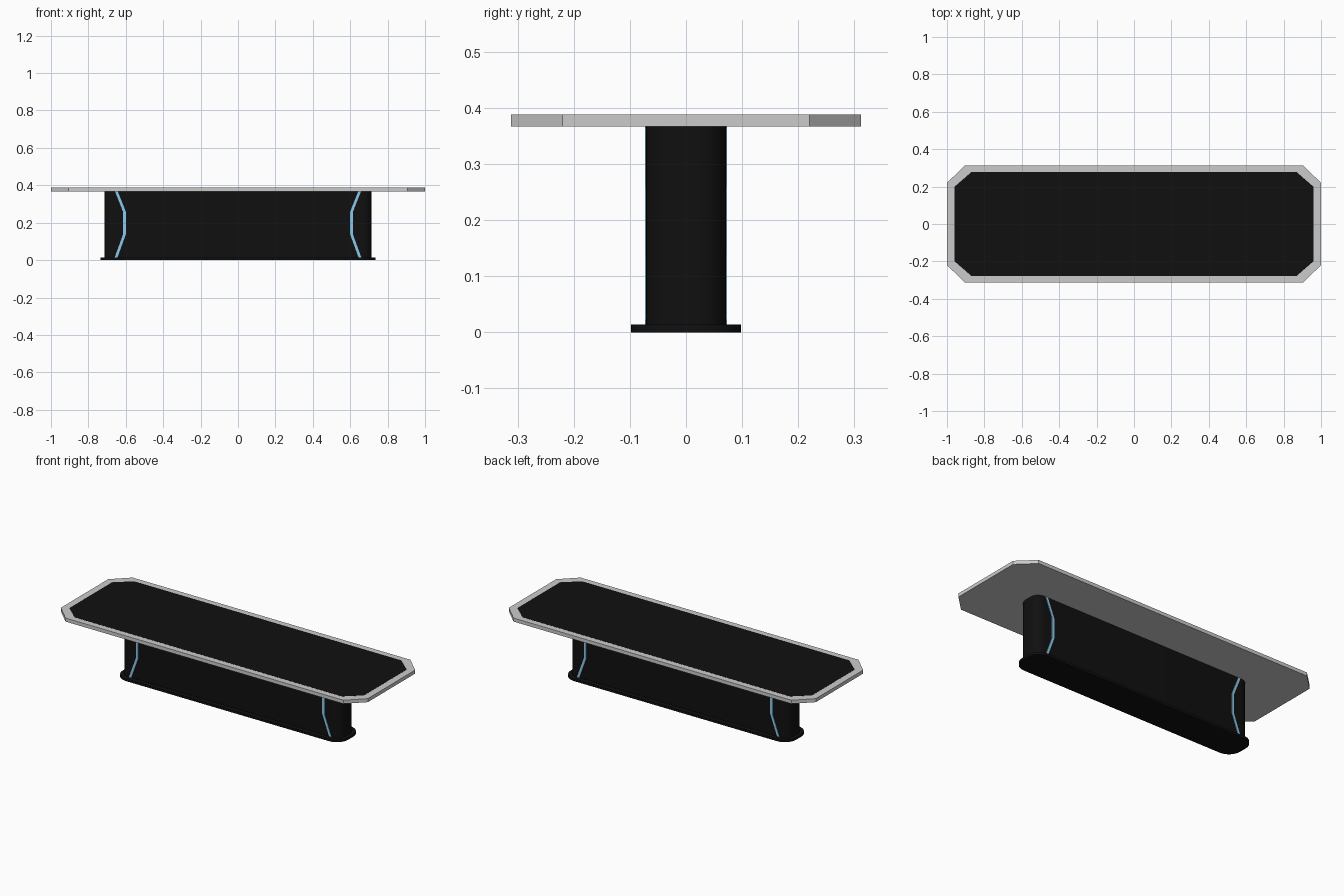
import bpy, bmesh
from math import cos, sin, pi, radians

if "Cube" in bpy.data.objects:
    bpy.data.objects.remove(bpy.data.objects["Cube"])


def material(name, rgb):
    m = bpy.data.materials.new(name)
    m.diffuse_color = (*rgb, 1)
    m.use_nodes = True
    m.node_tree.nodes["Principled BSDF"].inputs["Base Color"].default_value = m.diffuse_color
    return m


BLACK = material("matte_black", (0.005, 0.005, 0.005))
BLUE = material("light_blue", (0.25, 0.6, 0.85))


def outline(hx, hy, rx, ry, segs):
    """Rectangle with cut (segs=1) or rounded corners, counter-clockwise."""
    pts = []
    for i, (sx, sy) in enumerate([(1, 1), (-1, 1), (-1, -1), (1, -1)]):
        for k in range(segs + 1):
            a = pi / 2 * (i + k / segs)
            pts.append((sx * (hx - rx) + rx * cos(a), sy * (hy - ry) + ry * sin(a)))
    return pts


def finish(name, bm, mat, smooth=False):
    bmesh.ops.recalc_face_normals(bm, faces=bm.faces)
    me = bpy.data.meshes.new(name)
    bm.to_mesh(me)
    bm.free()
    ob = bpy.data.objects.new(name, me)
    bpy.context.collection.objects.link(ob)
    if mat:
        me.materials.append(mat)
    if smooth:
        bpy.ops.object.select_all(action='DESELECT')
        ob.select_set(True)
        bpy.context.view_layer.objects.active = ob
        bpy.ops.object.shade_smooth_by_angle(angle=radians(30))
    return ob


def prism(name, pts, z0, z1, mat=None, smooth=False):
    bm = bmesh.new()
    face = bm.faces.new([bm.verts.new((x, y, z0)) for x, y in pts])
    ext = bmesh.ops.extrude_face_region(bm, geom=[face], use_keep_orig=True)
    verts = [g for g in ext["geom"] if isinstance(g, bmesh.types.BMVert)]
    bmesh.ops.translate(bm, vec=(0, 0, z1 - z0), verts=verts)
    return finish(name, bm, mat, smooth)


# Floor plate and pedestal with rounded corners
prism("floor_plate", outline(0.735, 0.098, 0.075, 0.075, 10), 0, 0.014, BLACK, True)
prism("pedestal", outline(0.715, 0.071, 0.05, 0.05, 10), 0.014, 0.367, BLACK, True)

# Octagonal top: grey slab, with the black panel as an inset top face
top = prism("table_top", outline(1.0, 0.312, 0.095, 0.092, 1), 0.367, 0.388)
prism("top_panel", outline(0.96, 0.277, 0.09, 0.078, 1), 0.38, 0.3885, BLACK)

# Bent light strips on both long sides, near each end
PATH = [(0.65, 0.367), (0.607, 0.258), (0.607, 0.138), (0.652, 0.014)]
HALF_WIDTH = 0.0075
for side, sy in (("front", -1), ("back", 1)):
    for end, sx in (("left", -1), ("right", 1)):
        bm = bmesh.new()
        rings = []
        for x, z in PATH:
            rings.append([bm.verts.new((sx * (x + dx), sy * y, z)) for dx, y in (
                (-HALF_WIDTH, 0.068), (HALF_WIDTH, 0.068),
                (HALF_WIDTH, 0.0735), (-HALF_WIDTH, 0.0735))])
        for a, b in zip(rings, rings[1:]):
            for i in range(4):
                j = (i + 1) % 4
                bm.faces.new((a[i], a[j], b[j], b[i]))
        bm.faces.new(rings[0])
        bm.faces.new(rings[-1])
        finish(f"light_strip_{side}_{end}", bm, BLUE)
